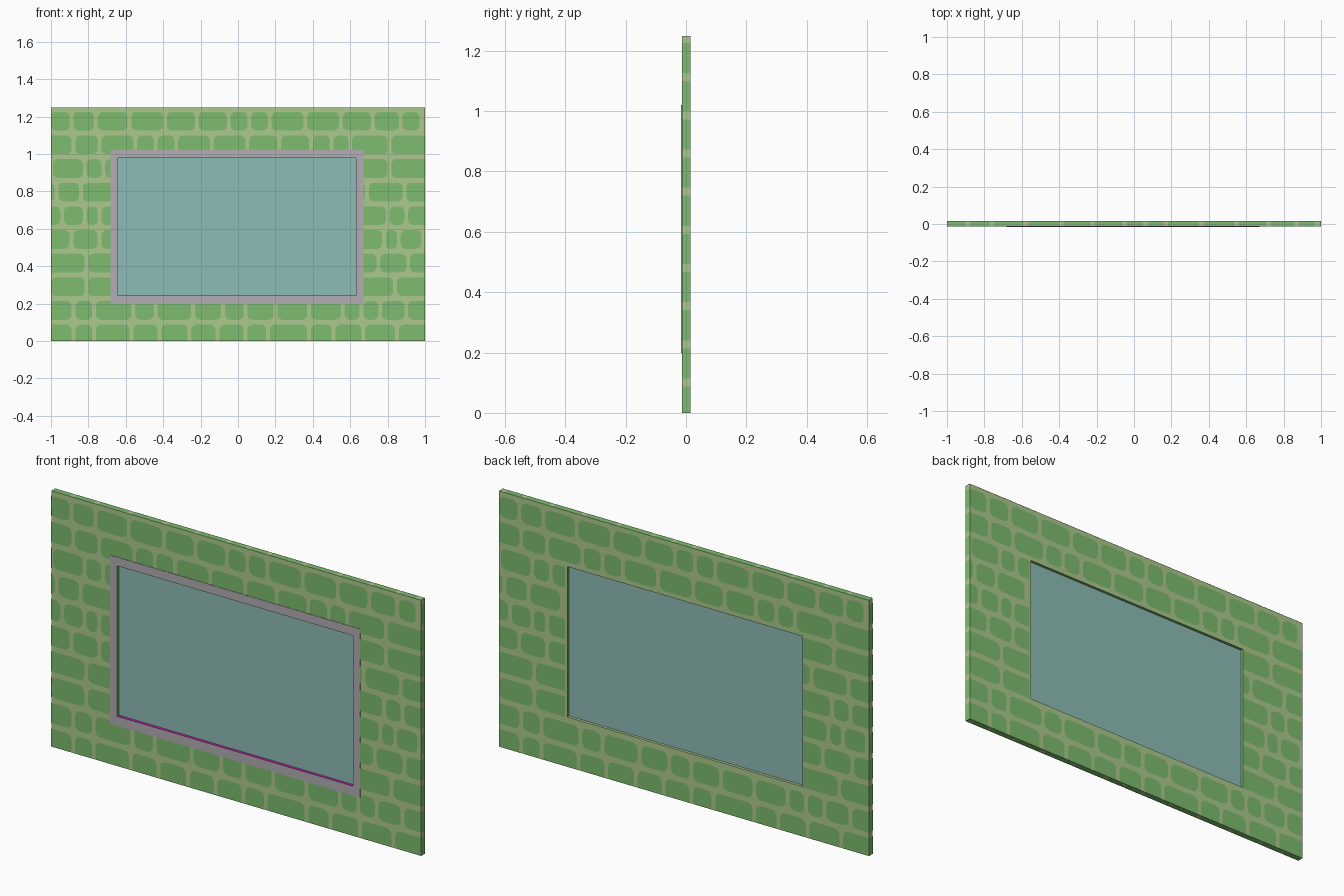
import bpy, bmesh, math

if "Cube" in bpy.data.objects:
    bpy.data.objects.remove(bpy.data.objects["Cube"])

def mat(name, r, g, b):
    m = bpy.data.materials.new(name)
    lin = [((c / 255 + 0.055) / 1.055) ** 2.4 for c in (r, g, b)]
    m.diffuse_color = (*lin, 1)
    m.use_nodes = True
    m.node_tree.nodes["Principled BSDF"].inputs["Base Color"].default_value = m.diffuse_color
    return m

MORTAR = mat("pale_green_mortar", 172, 201, 142)
STONE = mat("green_stone", 125, 188, 110)
TRIM = mat("grey_trim", 178, 174, 179)
GLASS = mat("teal_glass", 141, 188, 182)
MAGENTA = mat("magenta_edge", 190, 40, 170)

# main dimensions
W, H = 0.9995, 1.2495
YF, YB = -0.014, 0.0153
OPEN = (-0.642, 0.632, 0.243, 0.979)
LIFT = 0.0005

def finish(name, bm, mats):
    bmesh.ops.recalc_face_normals(bm, faces=bm.faces) if name != "stones" else None
    me = bpy.data.meshes.new(name)
    bm.to_mesh(me)
    bm.free()
    for m in mats:
        me.materials.append(m)
    ob = bpy.data.objects.new(name, me)
    bpy.context.collection.objects.link(ob)
    return ob

def ring(name, outer, inner, y0, y1, mats):
    """Rectangular frame lying in the xz plane."""
    bm = bmesh.new()
    def loop(r, y):
        return [bm.verts.new((x, y, z)) for x, z in
                ((r[0], r[2]), (r[1], r[2]), (r[1], r[3]), (r[0], r[3]))]
    of, nf, ob, nb = loop(outer, y0), loop(inner, y0), loop(outer, y1), loop(inner, y1)
    for i in range(4):
        j = (i + 1) % 4
        for a, b in ((of, nf), (nf, nb), (nb, ob), (ob, of)):
            bm.faces.new((a[i], a[j], b[j], b[i]))
    bmesh.ops.recalc_face_normals(bm, faces=bm.faces)
    if len(mats) > 1:           # upward faces get the second colour
        for f in bm.faces:
            if f.normal.z > 0.5:
                f.material_index = 1
    return finish(name, bm, mats)

def box(name, x0, x1, y0, y1, z0, z1, m):
    bm = bmesh.new()
    bmesh.ops.create_cube(bm, size=1)
    for v in bm.verts:
        v.co = (x1 if v.co.x > 0 else x0, y1 if v.co.y > 0 else y0, z1 if v.co.z > 0 else z0)
    return finish(name, bm, [m])

# wall, trim, sill strip and glass
ring("wall", (-W, W, 0, H), OPEN, YF, YB, [MORTAR])
ring("window_trim", (-0.682, 0.671, 0.198, 1.021), OPEN, -0.016, YF, [TRIM, MAGENTA])
box("window_sill", OPEN[0], OPEN[1], -0.016, -0.002, OPEN[2] - 0.001, OPEN[2] + 0.001, MAGENTA)
box("glass_pane", OPEN[0], OPEN[1], -0.002, 0.002, OPEN[2], OPEN[3], GLASS)

# dark green lining on the opening's other sides
box("left_lining", OPEN[0], OPEN[0] + 0.001, YF, YB, OPEN[2], OPEN[3], STONE)
box("right_lining", OPEN[1] - 0.001, OPEN[1], YF, YB, OPEN[2], OPEN[3], STONE)
box("top_lining", OPEN[0], OPEN[1], YF, YB, OPEN[3] - 0.001, OPEN[3], STONE)

# joints between stones in each row, from the top down (hundredths of a unit)
ROWS = [
    [-101, -89, -76, -58, -39, -22, -5, 6, 17, 36, 55, 72, 87, 98, 120],
    [-110, -88, -74, -55, -44, -33, -14, 5, 22, 39, 50, 60, 81, 105],
    [-100, -82, -72, -50, 60, 81, 103],
    [-115, -97, -84, -66, 55, 69, 89, 110],
    [-105, -94, -82, -74, -50, 60, 80, 90, 105],
    [-110, -89, -74, -50, 60, 78, 86, 99, 115],
    [-115, -81, -50, 60, 75, 91, 110],
    [-101, -81, -60, 50, 84, 105],
    [-108, -88, -77, -56, -44, -24, -8, 4, 20, 38, 56, 66, 76, 90, 110],
    [-105, -88, -77, -57, -42, -26, -11, 4, 16, 38, 51, 67, 85, 110],
]
PITCH, TOP, GAP, HALF, RAD = 0.1265, 1.176, 0.02, 0.05, 0.027

def clamp(v, lo, hi):
    return max(lo, min(hi, v))

def stone_outline(x0, x1, z0, z1, lo, hi):
    """Rounded rectangle, cut off straight at lo/hi and at the ground."""
    pts = []
    r = min(RAD, (x1 - x0) * 0.4)
    for cx, cz, a in ((x1 - r, z1 - RAD, 0), (x0 + r, z1 - RAD, 90),
                      (x0 + r, z0 + RAD, 180), (x1 - r, z0 + RAD, 270)):
        for k in range(4):
            t = math.radians(a + 30 * k)
            p = (clamp(cx + r * math.cos(t), lo, hi), clamp(cz + RAD * math.sin(t), 0, H))
            if not pts or math.dist(p, pts[-1]) > 1e-4:
                pts.append(p)
    if math.dist(pts[0], pts[-1]) < 1e-4:
        pts.pop()
    return pts

# flat stones on the front, repeated turned half round on the back
bm = bmesh.new()
for i, joints in enumerate(ROWS):
    zc = TOP - PITCH * i
    spans = [(-W, W)] if i in (0, 1, 8, 9) else [(-W, -0.643), (0.643, W)]
    for a, b in zip(joints, joints[1:]):
        x0, x1 = a / 100 + GAP / 2, b / 100 - GAP / 2
        for lo, hi in spans:
            if min(x1, hi) - max(x0, lo) < 0.01:
                continue
            pts = stone_outline(x0, x1, zc - HALF, zc + HALF, lo, hi)
            bm.faces.new([bm.verts.new((x, YF - LIFT, z)) for x, z in reversed(pts)][::-1]).normal_update()
            bm.faces.new([bm.verts.new((-x, YB + LIFT, z)) for x, z in pts]).normal_update()
# make all stones face outward
for f in bm.faces:
    if f.normal.y * f.calc_center_median().y < 0:
        f.normal_flip()

def quad(pts, outward):
    f = bm.faces.new([bm.verts.new(p) for p in pts])
    f.normal_update()
    if sum(f.normal[k] * outward[k] for k in range(3)) < 0:
        f.normal_flip()

# stone bands on the two ends
for s in (-1, 1):
    x = s * (W + LIFT)
    for i in range(10):
        zc = TOP - PITCH * i
        z0, z1 = max(0, zc - HALF), zc + HALF
        quad([(x, YF, z0), (x, YB, z0), (x, YB, z1), (x, YF, z1)], (s, 0, 0))
# stone bands on top and underside
for z, s in ((H + LIFT, 1), (0.0, -1)):
    zz = z if s > 0 else -0.0003
    for a, b in zip(ROWS[0], ROWS[0][1:]):
        x0, x1 = max(-W, a / 100 + 0.012), min(W, b / 100 - 0.012)
        quad([(x0, YF, zz), (x1, YF, zz), (x1, YB, zz), (x0, YB, zz)], (0, 0, s))
finish("stones", bm, [STONE])
